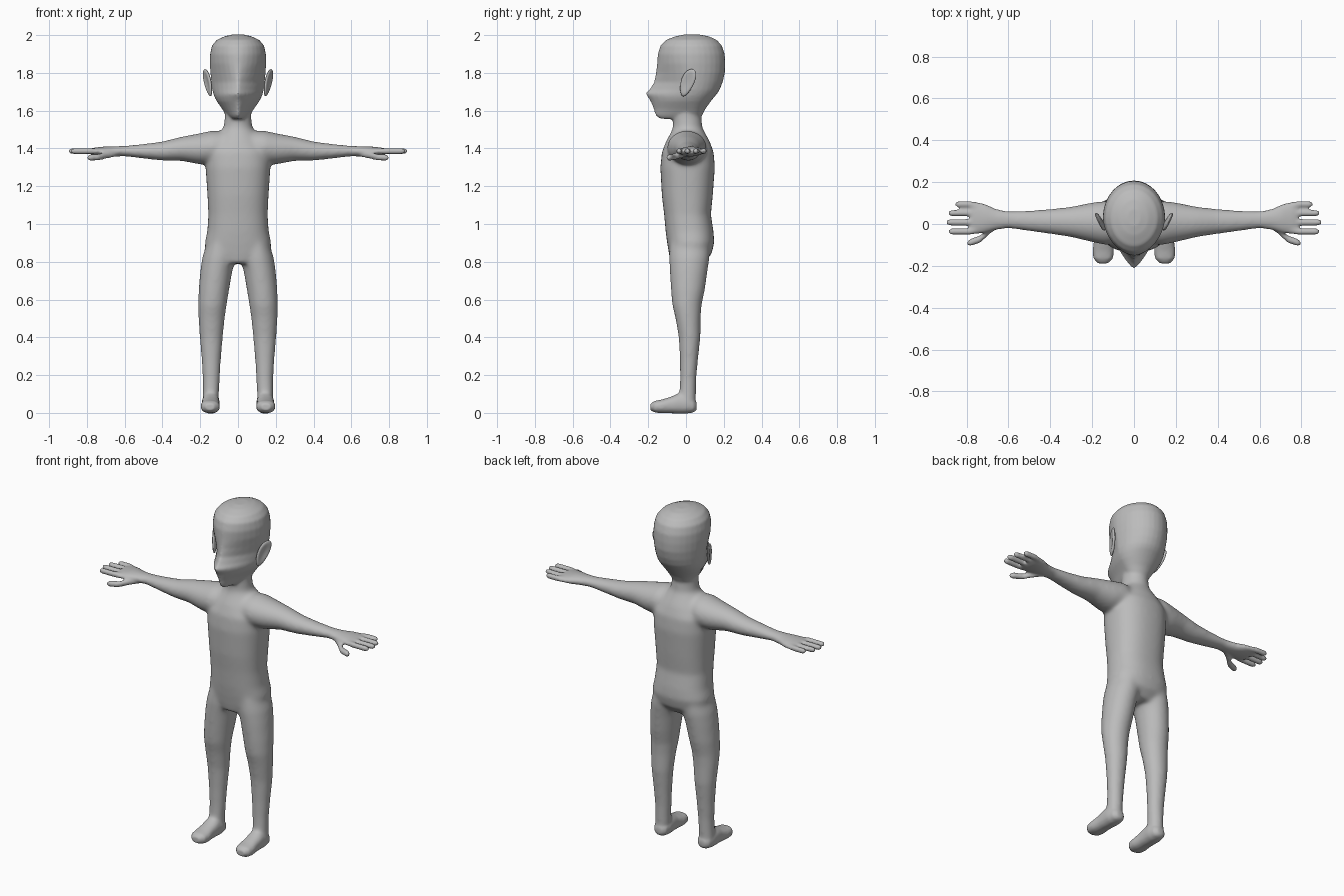
import bpy, bmesh, math
from mathutils import Vector

cube = bpy.data.objects.get("Cube")
if cube:
    bpy.data.objects.remove(cube)

skin = bpy.data.materials.new("grey skin")
skin.use_nodes = True
skin.diffuse_color = (0.5, 0.5, 0.5, 1)
skin.node_tree.nodes["Principled BSDF"].inputs["Base Color"].default_value = (0.5, 0.5, 0.5, 1)
SIDES = 32


def spow(v, p):
    return math.copysign(abs(v) ** p, v)


def loft(bm, rings):
    """Skin a list of closed rings of points and cap both ends."""
    rows = [[bm.verts.new(p) for p in ring] for ring in rings]
    for a, b in zip(rows, rows[1:]):
        for i in range(SIDES):
            j = (i + 1) % SIDES
            bm.faces.new((a[i], a[j], b[j], b[i]))
    bm.faces.new(rows[0])
    bm.faces.new(rows[-1])


def oval(center, u, v, p=1.0):
    c, u, v = Vector(center), Vector(u), Vector(v)
    angles = [2 * math.pi * i / SIDES for i in range(SIDES)]
    return [c + u * spow(math.cos(t), p) + v * spow(math.sin(t), p) for t in angles]


def level(z, x0, x1, y0, y1, p=1.0):
    """Horizontal section between x0..x1 and y0..y1."""
    return oval(((x0 + x1) / 2, (y0 + y1) / 2, z), ((x1 - x0) / 2, 0, 0), (0, (y1 - y0) / 2, 0), p)


def head_level(z, w, front, back, p):
    """Egg section drawn to a ridge at the front."""
    mid, ring = 0.03, []
    for i in range(SIDES):
        t = 2 * math.pi * i / SIDES
        c, s = math.cos(t), math.sin(t)
        if s < 0:
            ring.append(Vector((w * spow(c, p), mid + (mid - front) * spow(s, p), z)))
        else:
            ring.append(Vector((w * c, mid + (back - mid) * s, z)))
    return ring


def finger(bm, s, points, r):
    """Round-tipped digit through the given points."""
    pts = [Vector((s * x, y, z)) for x, y, z in points]
    end = (pts[-1] - pts[-2]).normalized()
    path = [(p, r) for p in pts] + [(pts[-1] + end * r * 0.7, r * 0.7), (pts[-1] + end * r, r * 0.25)]
    loft(bm, [oval(p, (0, q, 0), (0, 0, q)) for p, q in path])


bm = bmesh.new()

# Torso and neck
torso = [(0.79, .10, -.08, .09), (0.84, .17, -.09, .135), (0.9, .176, -.1, .15), (0.96, .163, -.108, .146),
         (1.05, .157, -.116, .132), (1.15, .162, -.128, .142), (1.3, .172, -.136, .153),
         (1.38, .17, -.128, .147), (1.44, .14, -.105, .125), (1.485, .1, -.08, .1), (1.51, .077, -.07, .087),
         (1.56, .07, -.068, .082), (1.64, .07, -.06, .085)]
loft(bm, [level(z, -w, w, f, b, 0.85 if z < 1.4 else 1) for z, w, f, b in torso])

# Head with nose ridge, eye hollows and jaw
head = [(1.556, .045, -.14, .07, 1.3), (1.575, .062, -.163, .085, 1.35), (1.61, .085, -.172, .103, 1.35),
        (1.65, .113, -.188, .132, 1.35), (1.675, .126, -.205, .152, 1.45), (1.69, .131, -.216, .165, 1.55),
        (1.71, .136, -.195, .178, 1.6), (1.75, .141, -.17, .194, 1.6), (1.8, .146, -.159, .206, 1.4),
        (1.85, .149, -.153, .208, 1.2), (1.9, .148, -.149, .205, 1.1), (1.945, .138, -.135, .19, 1.05),
        (1.975, .112, -.105, .162, 1), (1.994, .07, -.055, .12, 1), (2.003, .03, -.01, .07, 1)]
loft(bm, [head_level(*h) for h in head])

leg = [(.9, .02, .165, -.085, .125), (.82, .012, .19, -.09, .125), (.75, .03, .2, -.086, .114),
       (.65, .047, .209, -.08, .1), (.57, .06, .211, -.073, .083), (.5, .07, .21, -.056, .078),
       (.4, .08, .203, -.039, .077), (.28, .09, .193, -.033, .064), (.18, .096, .187, -.032, .055),
       (.1, .1, .187, -.036, .053), (.04, .105, .187, -.03, .05)]
foot = [(.057, .035, .02, .02), (.04, .038, .04, .036), (0, .046, .048, .05), (-.04, .05, .047, .054),
        (-.08, .042, .046, .044), (-.13, .034, .051, .036), (-.165, .033, .047, .031), (-.188, .032, .025, .018)]
arm = [(.04, 1.405, .0, .09, .085), (.14, 1.405, .005, .105, .089), (.2, 1.398, .008, .095, .083),
       (.3, 1.398, .01, .073, .064), (.4, 1.386, .012, .06, .051), (.5, 1.385, .015, .05, .039),
       (.6, 1.386, .02, .041, .028), (.66, 1.384, .022, .05, .027), (.71, 1.384, .027, .068, .026),
       (.76, 1.384, .029, .079, .02), (.785, 1.384, .029, .073, .014)]
for s in (1, -1):
    # Leg and foot
    loft(bm, [level(z, s * a, s * b, f, k) for z, a, b, f, k in leg])
    loft(bm, [oval((s * (.144 - y * .02), y, z), (w, 0, 0), (0, 0, h), 0.85) for y, z, w, h in foot])
    # Arm and palm
    loft(bm, [oval((s * x, y, z), (0, w, 0), (0, 0, h)) for x, z, y, w, h in arm])
    # Fingers and thumb
    for y, tip in ((.094, .84), (.052, .873), (.008, .883), (-.036, .872)):
        finger(bm, s, [(.74, y * .8 + .005, 1.384), (.78, y, 1.386), (tip, y, 1.386)], .0155)
    finger(bm, s, [(.64, .005, 1.375), (.69, -.03, 1.365), (.735, -.072, 1.354), (.782, -.088, 1.352)], .0175)

bmesh.ops.recalc_face_normals(bm, faces=bm.faces)
mesh = bpy.data.meshes.new("body")
bm.to_mesh(mesh)
bm.free()
body = bpy.data.objects.new("body", mesh)
bpy.context.collection.objects.link(body)
bpy.context.view_layer.objects.active = body
body.select_set(True)

# Fuse the parts into one skin
fuse = body.modifiers.new("fuse", "REMESH")
fuse.mode = "VOXEL"
fuse.voxel_size = 0.0075
bpy.ops.object.modifier_apply(modifier="fuse")

# Soften joints strongly, face, hands and feet only lightly
group = body.vertex_groups.new(name="soft")
for v in body.data.vertices:
    x, z = abs(v.co.x), v.co.z
    detail = max((z - 1.5) / 0.08, (x - 0.58) / 0.08, (0.12 - z) / 0.06)
    group.add([v.index], 1 - 0.85 * min(max(detail, 0), 1), "REPLACE")
soft = body.modifiers.new("soften", "SMOOTH")
soft.factor, soft.iterations, soft.vertex_group = 0.6, 30, "soft"
body.data.materials.clear()
body.data.materials.append(skin)
body.data.shade_smooth()

# Ears: thin tilted discs with a hollowed outer face
for s, name in ((1, "left_ear"), (-1, "right_ear")):
    bm = bmesh.new()
    bmesh.ops.create_uvsphere(bm, u_segments=32, v_segments=20, radius=1)
    for v in bm.verts:
        x, y, z = v.co
        hollow = 0.75 * max(0, 1 - (y * y + z * z) * 1.4) if x > 0 else 0
        out, back, up = (x * (1 - hollow)) * .012, y * (.036 + .008 * z), z * .072
        v.co = (s * (.16 + out + back * .45 + up * .2), .008 + back - out * .4 + up * .3, 1.748 + up)
    bmesh.ops.recalc_face_normals(bm, faces=bm.faces)
    mesh = bpy.data.meshes.new(name)
    bm.to_mesh(mesh)
    bm.free()
    mesh.materials.append(skin)
    mesh.shade_smooth()
    bpy.context.collection.objects.link(bpy.data.objects.new(name, mesh))
